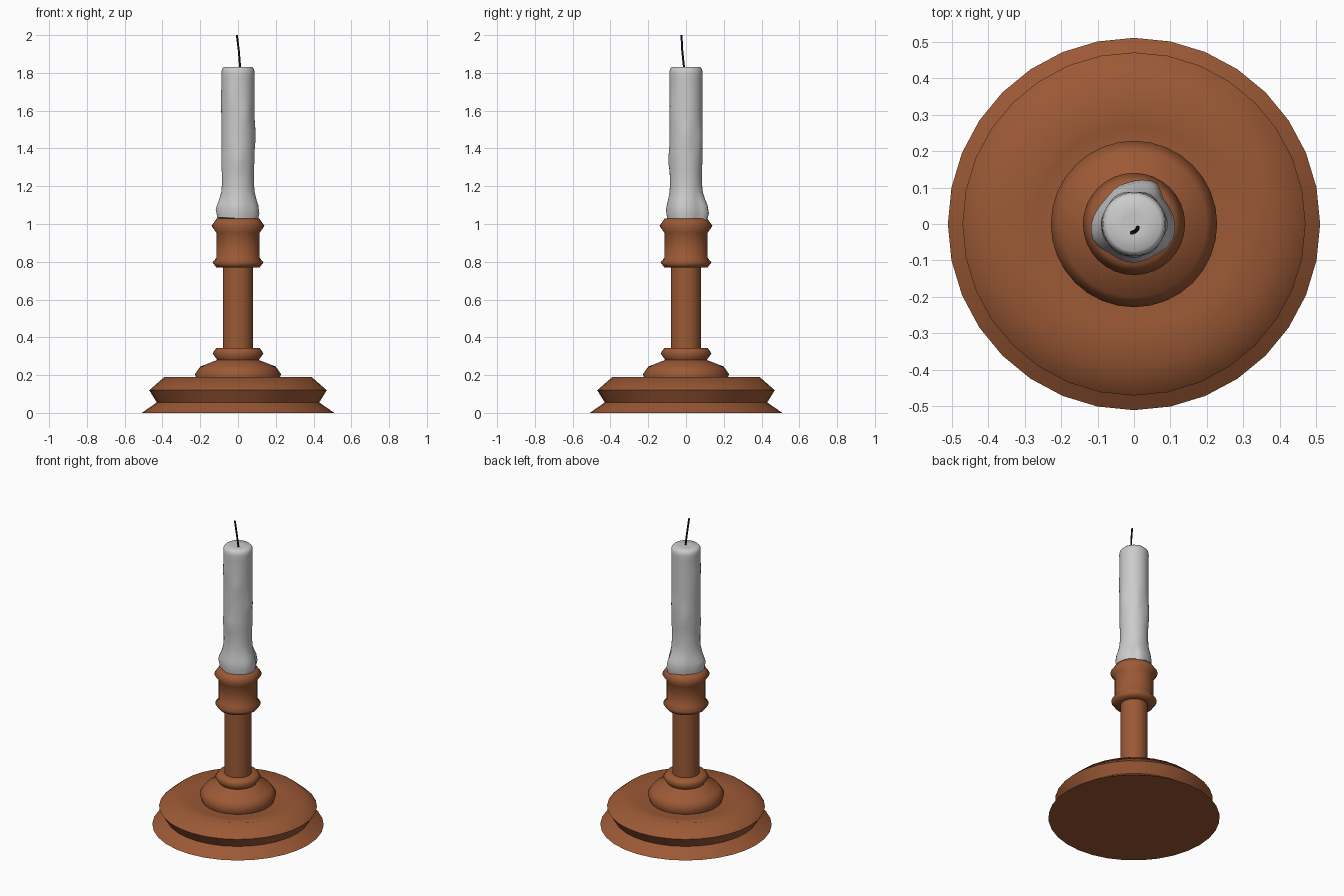
import bpy, bmesh, math
from math import sin, cos, pi, exp

if "Cube" in bpy.data.objects:
    bpy.data.objects.remove(bpy.data.objects["Cube"])


def material(name, color):
    m = bpy.data.materials.new(name)
    m.diffuse_color = (*color, 1)
    m.use_nodes = True
    m.node_tree.nodes["Principled BSDF"].inputs["Base Color"].default_value = m.diffuse_color
    return m


def ring_mesh(name, profile, sides, radius=lambda r, z, a: r, height=lambda r, z, a: z,
              mat=None, angle=80):
    """Stack rings from an (r, z) profile, cap both ends, smooth by angle."""
    bm = bmesh.new()
    rings = []
    for r, z in profile:
        ring = []
        for i in range(sides):
            a = 2 * pi * i / sides
            rr = radius(r, z, a)
            ring.append(bm.verts.new((rr * cos(a), rr * sin(a), height(r, z, a))))
        rings.append(ring)
    for lo, hi in zip(rings, rings[1:]):
        for i in range(sides):
            j = (i + 1) % sides
            bm.faces.new((lo[i], lo[j], hi[j], hi[i]))
    bm.faces.new(rings[0][::-1])
    bm.faces.new(rings[-1])
    me = bpy.data.meshes.new(name)
    bm.to_mesh(me)
    bm.free()
    ob = bpy.data.objects.new(name, me)
    bpy.context.collection.objects.link(ob)
    if mat:
        me.materials.append(mat)
    bpy.ops.object.select_all(action='DESELECT')
    ob.select_set(True)
    bpy.context.view_layer.objects.active = ob
    bpy.ops.object.shade_smooth_by_angle(angle=math.radians(angle))
    return ob


# Turned holder: dished foot, knob, stem and socket
brown = material("brown", (0.33, 0.10, 0.036))
holder = [(.51, 0), (.43, .055), (.47, .12), (.39, .19), (.27, .165), (.215, .165),
          (.228, .205), (.20, .245), (.11, .28), (.135, .315), (.115, .343), (.08, .343),
          (.08, .77), (.115, .77), (.135, .797), (.115, .82), (.115, .955),
          (.14, .99), (.112, 1.03), (.08, 1.03)]
ring_mesh("holder", holder, 32, mat=brown)

# Wax candle with melted drips pooling at the foot
pool = [(-18, .115), (41, .106), (62, .129), (105, .114), (139, .104), (198, .121),
        (235, .104), (270, .106), (299, .103), (342, .115)]
drips = [(62, 1.45, .006), (0, 1.47, .007), (-60, 1.6, .005), (198, 1.3, .005),
         (240, 1.68, .006), (270, 1.33, .007), (120, 1.4, .006), (180, 1.65, .004)]


def pool_radius(a):
    d = math.degrees(a)
    if d > 342:
        d -= 360
    for (a0, r0), (a1, r1) in zip(pool, pool[1:]):
        if a0 <= d <= a1:
            t = (d - a0) / (a1 - a0)
            t = t * t * (3 - 2 * t)
            return r0 + (r1 - r0) * t


def wax_radius(r, z, a):
    if z > 1.79:
        return r
    k = exp(-((z - 1.065) / .075) ** 2) if z > 1.065 else 1
    if z < 1.04:
        k = .8
    out = r + (pool_radius(a) - r) * k
    for d, zc, s in drips:
        da = (a - math.radians(d) + pi) % (2 * pi) - pi
        out += s * exp(-(da / .3) ** 2 - ((z - zc) / .06) ** 2)
    return out


def wax_height(r, z, a):
    return z + .012 * cos(a + pi * .8) if z < 1.1 else z


body = [(.084 if z < 1.3 else .087, z) for z in [1.13 + .04 * i for i in range(17)]]
candle = [(.08, 1.022), (.084, 1.035), (.084, 1.065), (.084, 1.10)] + body + \
         [(.088, 1.80), (.085, 1.82), (.074, 1.832), (.03, 1.83)]
ring_mesh("candle", candle, 36, wax_radius, wax_height)

# Bent wick
cu = bpy.data.curves.new("wick", 'CURVE')
cu.dimensions = '3D'
cu.bevel_depth = .0055
cu.bevel_resolution = 2
cu.use_fill_caps = True
path = [(.011, -.008, 1.81), (.009, -.014, 1.86), (.004, -.02, 1.92), (-.006, -.024, 2.0)]
sp = cu.splines.new('POLY')
sp.points.add(len(path) - 1)
for p, co in zip(sp.points, path):
    p.co = (*co, 1)
cu.materials.append(material("black", (.01, .01, .01)))
bpy.context.collection.objects.link(bpy.data.objects.new("wick", cu))
